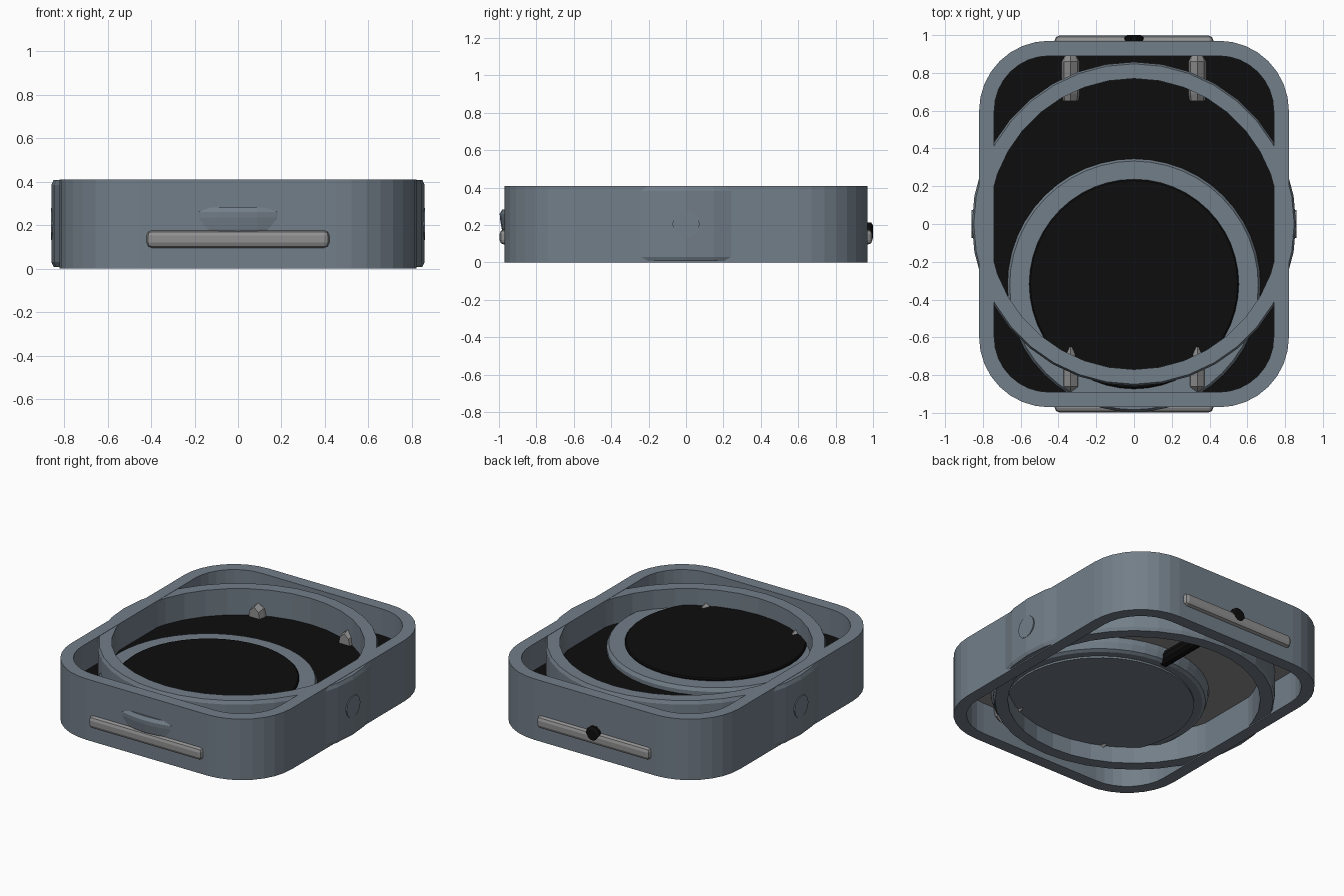
import bpy, bmesh, math
from mathutils import Matrix

if "Cube" in bpy.data.objects:
    bpy.data.objects.remove(bpy.data.objects["Cube"])


def material(name, rgb):
    m = bpy.data.materials.new(name)
    m.diffuse_color = (*rgb, 1)
    m.use_nodes = True
    m.node_tree.nodes["Principled BSDF"].inputs["Base Color"].default_value = m.diffuse_color
    return m


STEEL = material("blue_grey", (0.17, 0.21, 0.25))
BLACK = material("black", (0.004, 0.004, 0.004))
SILVER = material("silver_grey", (0.28, 0.28, 0.28))


def finish(name, bm, mat):
    bmesh.ops.recalc_face_normals(bm, faces=bm.faces)
    me = bpy.data.meshes.new(name)
    bm.to_mesh(me)
    bm.free()
    me.materials.append(mat)
    ob = bpy.data.objects.new(name, me)
    bpy.context.collection.objects.link(ob)
    return ob


def rounded_rect(hx, hy, r, seg=8):
    pts = []
    for k, (sx, sy) in enumerate([(1, 1), (-1, 1), (-1, -1), (1, -1)]):
        for i in range(seg + 1):
            a = math.pi / 2 * (k + i / seg)
            pts.append((sx * (hx - r) + r * math.cos(a), sy * (hy - r) + r * math.sin(a)))
    return pts


def loft(name, rings, mat, closed=False):
    """Skin a list of equal-length vertex rings; close into a tube or cap the ends."""
    bm = bmesh.new()
    loops = [[bm.verts.new(p) for p in ring] for ring in rings]
    n = len(loops[0])
    pairs = list(zip(loops, loops[1:]))
    if closed:
        pairs.append((loops[-1], loops[0]))
    else:
        bm.faces.new(loops[0])
        bm.faces.new(loops[-1])
    for a, b in pairs:
        for i in range(n):
            j = (i + 1) % n
            bm.faces.new((a[i], a[j], b[j], b[i]))
    return finish(name, bm, mat)


def lathe(name, profile, mat, seg, y=0, closed=False):
    rings = [[(r * math.cos(2 * math.pi * i / seg), y + r * math.sin(2 * math.pi * i / seg), z)
              for i in range(seg)] for r, z in profile]
    return loft(name, rings, mat, closed)


def rod(name, start, axis, profile, mat, seg, tall=1):
    """Lathed rod along x or y; profile is (radius, distance), tall stretches it in z."""
    ob = lathe(name, profile, mat, seg)
    turn = Matrix.Rotation(math.pi / 2, 4, 'Y') if axis == 'X' else Matrix.Rotation(-math.pi / 2, 4, 'X')
    ob.data.transform(Matrix.Translation(start) @ Matrix.Diagonal((1, 1, tall, 1)) @ turn)
    return ob


def box(name, centre, size, bevel, mat):
    bm = bmesh.new()
    bmesh.ops.create_cube(bm, size=1, matrix=Matrix.Translation(centre) @ Matrix.Diagonal((*size, 1)))
    bmesh.ops.bevel(bm, geom=bm.edges[:], offset=bevel, segments=2, affect='EDGES', profile=0.5)
    return finish(name, bm, mat)


# Rounded rectangular case wall, open at top and bottom
outer = rounded_rect(0.82, 0.97, 0.37)
inner = rounded_rect(0.74, 0.89, 0.29)
loft("case_wall", [[(x, y, z) for x, y in pts] for pts, z in
                   ((outer, 0), (outer, 0.41), (inner, 0.41), (inner, 0))], STEEL, closed=True)

# Thin inner plate: black on top, grey underneath
plate = rounded_rect(0.75, 0.90, 0.30)
for name, z0, z1, mat in (("plate_top", 0.222, 0.232, BLACK), ("plate_underside", 0.212, 0.222, SILVER)):
    loft(name, [[(x, y, z) for x, y in plate] for z in (z0, z1)], mat)

# Large round ring that bulges through the case sides
lathe("large_ring", [(0.77, 0.008), (0.848, 0.008), (0.858, 0.03), (0.858, 0.385),
                     (0.848, 0.408), (0.77, 0.408)], STEEL, 36, closed=True)

# Dial body offset to the front, poking through the front wall, with a black face
lathe("dial_body", [(0.575, 0.118), (0.575, 0.13), (0.625, 0.13), (0.645, 0.142), (0.661, 0.18),
                    (0.67, 0.235), (0.671, 0.26), (0.658, 0.282), (0.55, 0.282)], STEEL, 48, y=-0.325)
lathe("dial_face", [(0.555, 0.27), (0.555, 0.29), (0.548, 0.297)], BLACK, 48, y=-0.318)

for sy, end in ((-1, "front"), (1, "back")):
    # Long bar on each end
    box(f"{end}_bar", (0, sy * 0.967, 0.136), (0.84, 0.06, 0.08), 0.024, SILVER)
    # Pair of short tall pins inside each end, narrowing towards the middle
    shape = [(0.045, 0.65), (0.052, 0.69), (0.052, 0.86), (0.035, 0.89)]
    for sx, side in ((-1, "left"), (1, "right")):
        rod(f"{end}_{side}_pin", (sx * 0.335, 0, 0.21), 'Y',
            [(r, sy * d) for r, d in shape], SILVER, 8, 2.05)

# Round button on each side
for sx, side in ((-1, "left"), (1, "right")):
    rod(f"{side}_button", (sx * 0.835 - 0.025, 0, 0.205), 'X',
        [(0.073, 0), (0.073, 0.05)], STEEL, 12)

# Black rod from the back into the case
rod("back_rod", (0, 0.28, 0.165), 'Y',
    [(0.045, 0), (0.045, 0.68), (0.052, 0.695), (0.052, 0.71), (0.035, 0.72)], BLACK, 10)
